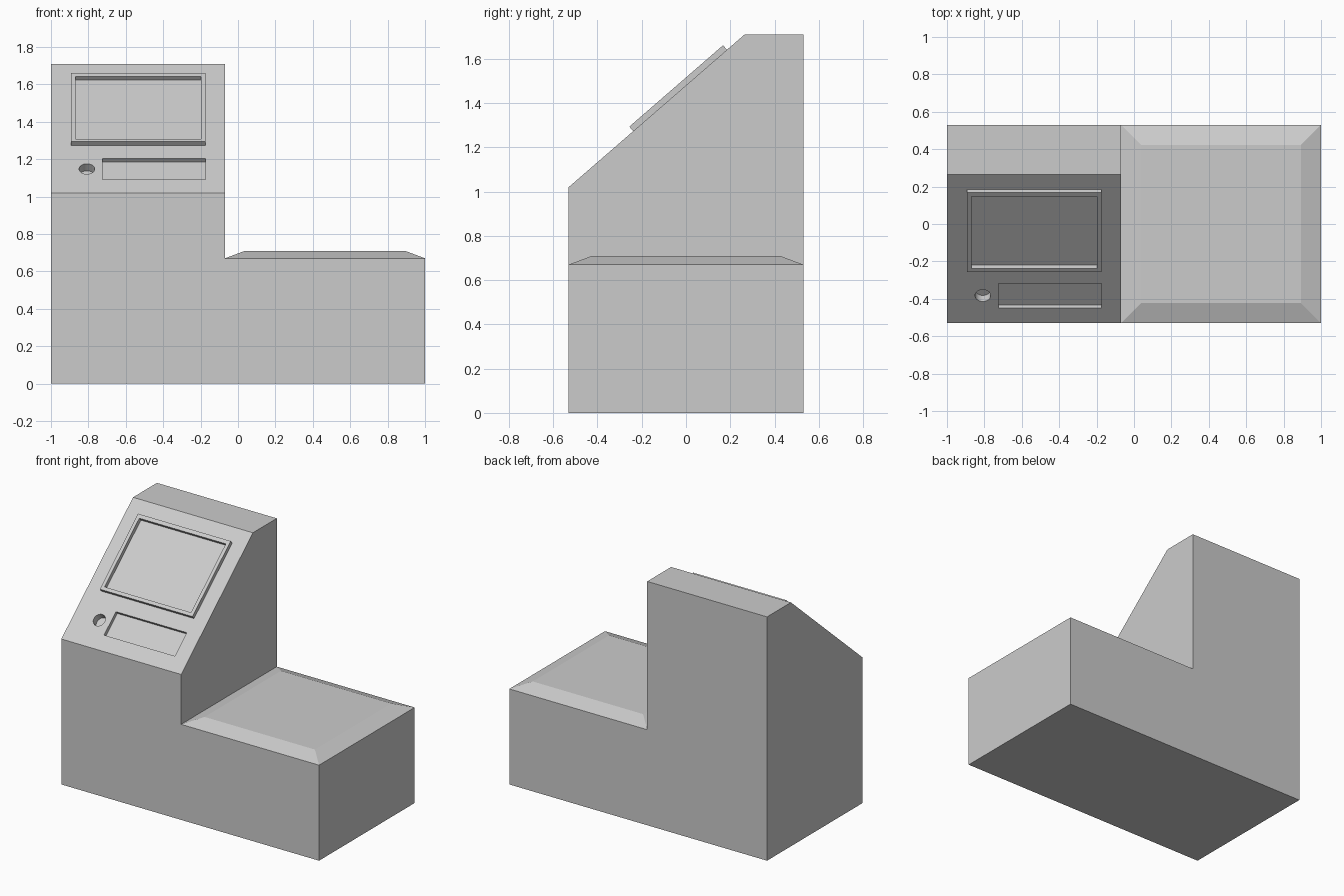
import bpy, bmesh, math
from mathutils import Matrix, Vector

if "Cube" in bpy.data.objects:
    bpy.data.objects.remove(bpy.data.objects["Cube"])

X0, XS, X1 = -1.0, -0.07, 1.0      # left end, step, right end
YF, YB = -0.53, 0.53               # front, back
Z_LOW, Z_LIP, Z_TOP, Y_TOP = 0.67, 1.02, 1.71, 0.265

# Local frame of the sloped panel: x across, y up the slope, z outward
SLOPE = math.atan2(Z_TOP - Z_LIP, Y_TOP - YF)
PANEL = Matrix.Translation((0, YF, Z_LIP)) @ Matrix.Rotation(SLOPE, 4, 'X')


def make(name, bm, matrix=Matrix()):
    bm.transform(matrix)
    bmesh.ops.recalc_face_normals(bm, faces=bm.faces)
    mesh = bpy.data.meshes.new(name)
    bm.to_mesh(mesh)
    bm.free()
    obj = bpy.data.objects.new(name, mesh)
    bpy.context.collection.objects.link(obj)
    return obj


def box(name, lo, hi, matrix=Matrix()):
    lo, hi = Vector(lo), Vector(hi)
    bm = bmesh.new()
    bmesh.ops.create_cube(bm, size=1, matrix=Matrix.Translation((lo + hi) / 2)
                          @ Matrix.Diagonal((*(hi - lo), 1)))
    return make(name, bm, matrix)


def carve(obj, cutters):
    """Subtract the cutters, bake the result and remove the cutters."""
    for cutter in cutters:
        cutter.hide_render = True
        mod = obj.modifiers.new("cut", 'BOOLEAN')
        mod.operation, mod.solver, mod.object = 'DIFFERENCE', 'EXACT', cutter
    bpy.context.view_layer.update()
    graph = bpy.context.evaluated_depsgraph_get()
    baked = bpy.data.meshes.new_from_object(obj.evaluated_get(graph))
    obj.modifiers.clear()
    obj.data = baked
    for cutter in cutters:
        bpy.data.objects.remove(cutter)


# Console body: side profile extruded along x
bm = bmesh.new()
profile = [(YF, 0), (YB, 0), (YB, Z_TOP), (Y_TOP, Z_TOP), (YF, Z_LIP)]
face = bm.faces.new([bm.verts.new((X0, y, z)) for y, z in profile])
ext = bmesh.ops.extrude_face_region(bm, geom=[face])
bmesh.ops.translate(bm, vec=(X1 - X0, 0, 0),
                    verts=[v for v in ext["geom"] if isinstance(v, bmesh.types.BMVert)])
body = make("console_body", bm)

# Cutters: step, slot recess and round button hole
step = box("step_cutter", (XS, -1, Z_LOW), (2, 1, 3))
slot = box("slot_cutter", (-0.725, 0.107, -0.025), (-0.175, 0.281, 0.1), PANEL)
bm = bmesh.new()
bmesh.ops.create_cone(bm, cap_ends=True, segments=32, radius1=0.042, radius2=0.042,
                      depth=0.15, matrix=Matrix.Translation((-0.808, 0.195, 0.025)))
hole = make("hole_cutter", bm, PANEL)
carve(body, [step, slot, hole])

# Raised frame around the screen
frame = box("screen_frame", (-0.893, 0.386, 0), (-0.174, 0.947, 0.027), PANEL)
opening = box("opening_cutter", (-0.869, 0.41, -0.1), (-0.198, 0.92, 0.1), PANEL)
carve(frame, [opening])

# Low top with four sloped borders
bm = bmesh.new()
inset = 0.107
rings = []
for d, z in ((0, Z_LOW), (inset, 0.71)):
    rings.append([bm.verts.new((x, y, z)) for x, y in (
        (XS + d, YF + d), (X1 - d, YF + d), (X1 - d, YB - d), (XS + d, YB - d))])
low, high = rings
bm.faces.new(high)
bm.faces.new(low[::-1])
for i in range(4):
    j = (i + 1) % 4
    bm.faces.new((low[i], low[j], high[j], high[i]))
make("counter_top", bm)

# Smooth the round hole, keep the edges sharp
bpy.context.view_layer.objects.active = body
body.select_set(True)
bpy.ops.object.shade_smooth_by_angle(angle=math.radians(30))
